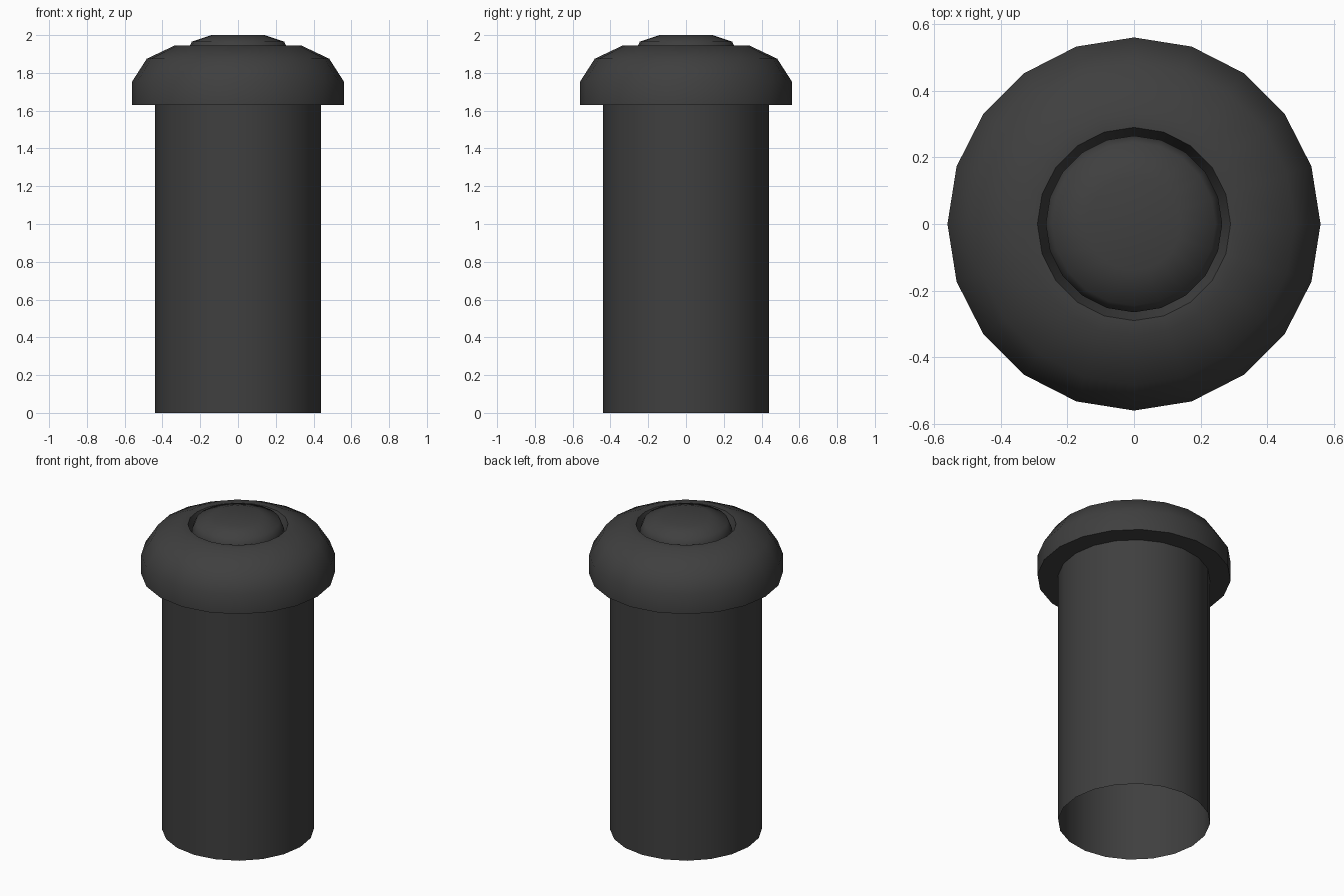
import bpy, bmesh, math

if "Cube" in bpy.data.objects:
    bpy.data.objects.remove(bpy.data.objects["Cube"])

SIDES = 20

mat = bpy.data.materials.new("dark_grey")
mat.diffuse_color = (0.05, 0.05, 0.05, 1)
mat.use_nodes = True
mat.node_tree.nodes["Principled BSDF"].inputs["Base Color"].default_value = mat.diffuse_color


def lathe(name, profile, angle=40):
    """Spin an (r, z) profile, listed from bottom/outside to top/centre."""
    bm = bmesh.new()
    rings = []
    for r, z in profile:
        if r == 0:
            rings.append([bm.verts.new((0, 0, z))] * SIDES)
        else:
            rings.append([bm.verts.new((r * math.cos(2 * math.pi * i / SIDES),
                                        r * math.sin(2 * math.pi * i / SIDES), z))
                          for i in range(SIDES)])
    for a, b in zip(rings, rings[1:]):
        for i in range(SIDES):
            j = (i + 1) % SIDES
            corners = [a[i], a[j], b[j], b[i]]
            bm.faces.new(list(dict.fromkeys(corners)))
    me = bpy.data.meshes.new(name)
    bm.to_mesh(me)
    bm.free()
    me.materials.append(mat)
    ob = bpy.data.objects.new(name, me)
    bpy.context.collection.objects.link(ob)
    bpy.ops.object.select_all(action='DESELECT')
    ob.select_set(True)
    bpy.context.view_layer.objects.active = ob
    bpy.ops.object.shade_smooth_by_angle(angle=math.radians(angle))
    return ob


# Open-bottomed tube
lathe("tube", [(0.44, 0), (0.44, 1.63)])

# Domed cap with flat underside and a recess in the top
lathe("cap", [(0.44, 1.63), (0.56, 1.63), (0.56, 1.755), (0.483, 1.875),
              (0.335, 1.945), (0.29, 1.945), (0.265, 1.87)])

# Rounded button sitting in the recess
lathe("button", [(0.265, 1.87), (0.265, 1.92), (0.245, 1.965), (0.14, 2.0), (0, 2.0)], 60)
